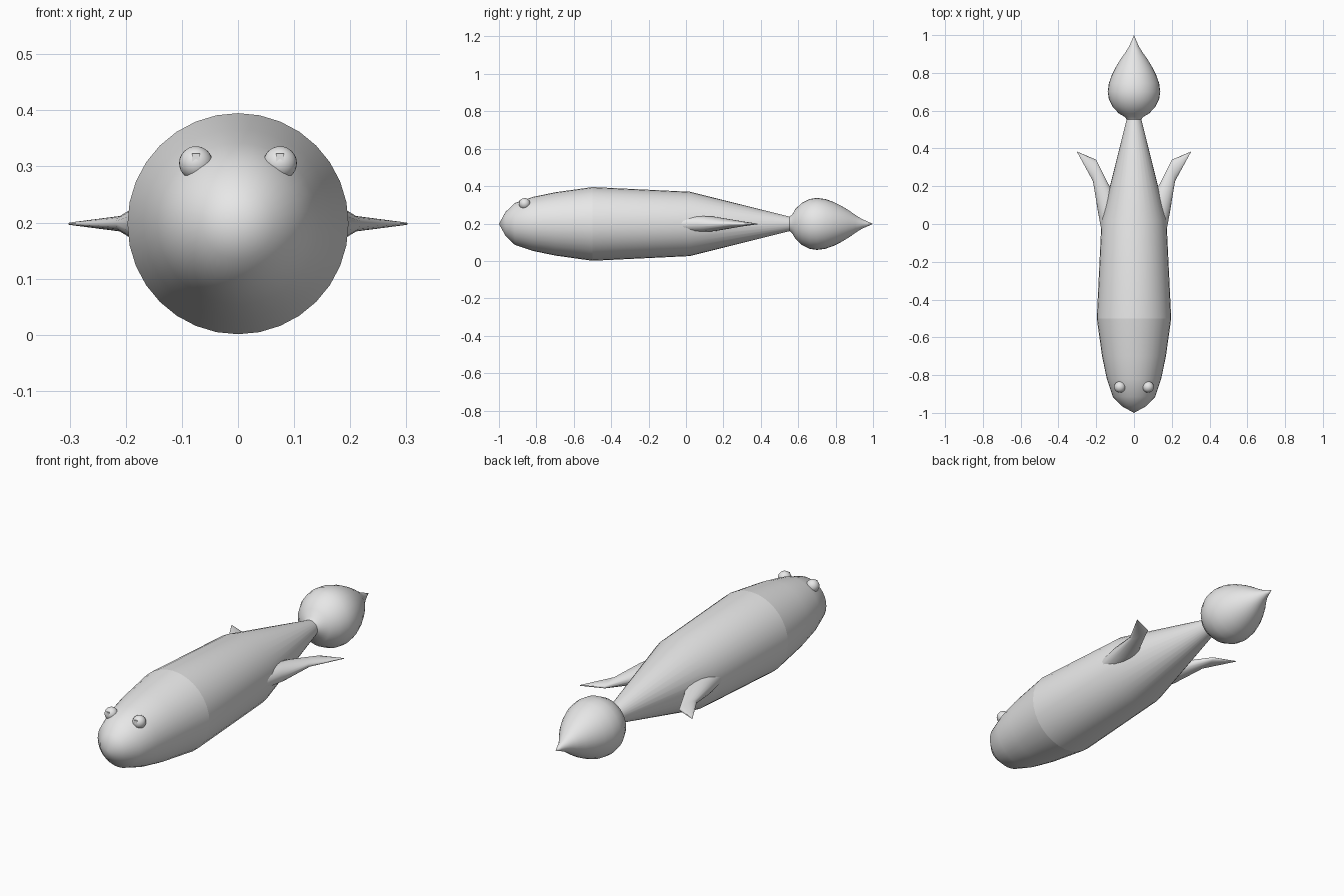
import bpy, bmesh, math
from mathutils import Vector

cube = bpy.data.objects.get("Cube")
if cube:
    bpy.data.objects.remove(cube, do_unlink=True)

AXIS_Z = 0.198
grey = bpy.data.materials.new("light_grey")
grey.use_nodes = True
grey.diffuse_color = (0.8, 0.8, 0.8, 1)
grey.node_tree.nodes["Principled BSDF"].inputs["Base Color"].default_value = (0.8, 0.8, 0.8, 1)


def finish(bm, name, smooth=True):
    bmesh.ops.remove_doubles(bm, verts=bm.verts, dist=0.00001)
    bmesh.ops.recalc_face_normals(bm, faces=bm.faces)
    for face in bm.faces:
        face.smooth = smooth
    mesh = bpy.data.meshes.new(name)
    bm.to_mesh(mesh)
    bm.free()
    mesh.materials.append(grey)
    obj = bpy.data.objects.new(name, mesh)
    bpy.context.collection.objects.link(obj)
    return obj


def loft(name, rings):
    """Skin a list of equally long point rings."""
    bm = bmesh.new()
    loops = [[bm.verts.new(p) for p in ring] for ring in rings]
    count = len(loops[0])
    for a, b in zip(loops, loops[1:]):
        for i in range(count):
            j = (i + 1) % count
            bm.faces.new((a[i], a[j], b[j], b[i]))
    return finish(bm, name)


def ellipse(center, u, v, count=32):
    angles = [2 * math.pi * i / count for i in range(count)]
    return [center + u * math.cos(a) + v * math.sin(a) for a in angles]


def lathe(name, profile):
    """Turn (y, radius) pairs around the long axis."""
    return loft(name, [ellipse(Vector((0, y, AXIS_Z)), Vector((r, 0, 0)), Vector((0, 0, r)))
                       for y, r in profile])


# Body in separate sections, so the seams stay crisp
lathe("head", [(-1, 0), (-0.965, 0.064), (-0.915, 0.112), (-0.82, 0.144),
               (-0.7, 0.169), (-0.5, 0.197)])
lathe("body", [(-0.5, 0.197), (0.02, 0.172), (0.565, 0.036)])
lathe("tail_bulb", [(0.55, 0.036), (0.568, 0.05), (0.585, 0.08), (0.62, 0.113),
                    (0.66, 0.133), (0.7, 0.139), (0.745, 0.133), (0.79, 0.117),
                    (0.83, 0.097), (0.87, 0.073), (0.905, 0.048), (0.94, 0.026),
                    (0.97, 0.013), (1, 0)])

# Fin sections: outer edge, inner edge, half thickness
FIN = [((0.16, -0.1), (0.1, 0.16), 0.043),
       ((0.19, 0.06), (0.135, 0.21), 0.04),
       ((0.217, 0.226), (0.2, 0.34), 0.014),
       ((0.302, 0.382), (0.3, 0.383), 0.002)]

for side, sx in (("left", 1), ("right", -1)):
    rings = []
    for outer, inner, thick in FIN:
        a = Vector((sx * outer[0], outer[1], AXIS_Z))
        b = Vector((sx * inner[0], inner[1], AXIS_Z))
        rings.append(ellipse((a + b) / 2, (a - b) / 2, Vector((0, 0, thick)), 16))
    loft(side + "_fin", rings)

    # Eye with a small raised pupil
    bm = bmesh.new()
    bmesh.ops.create_uvsphere(bm, u_segments=24, v_segments=16, radius=0.03)
    finish(bm, side + "_eye").location = (sx * 0.075, -0.863, 0.306)
    bm = bmesh.new()
    bmesh.ops.create_cube(bm, size=1)
    bmesh.ops.scale(bm, vec=(0.014, 0.008, 0.014), verts=bm.verts)
    finish(bm, side + "_pupil", False).location = (sx * 0.075, -0.888, 0.316)
